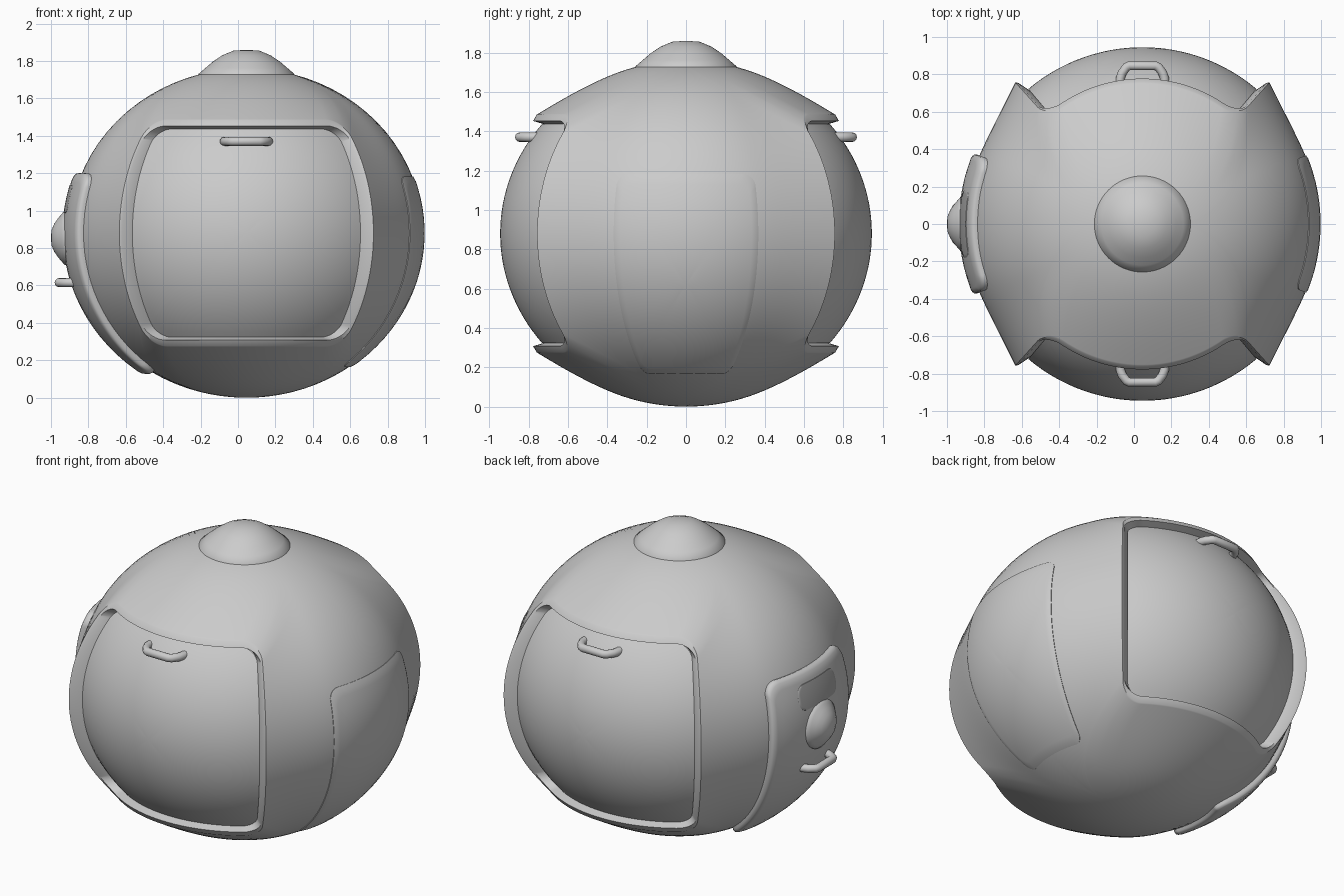
import bpy, bmesh, math
from mathutils import Vector, Matrix

if "Cube" in bpy.data.objects:
    bpy.data.objects.remove(bpy.data.objects["Cube"])

CX, CZ = 0.045, 0.88      # shell centre
RH, RV = 0.945, 0.88      # horizontal and vertical radius


def material(name, value):
    m = bpy.data.materials.new(name)
    m.use_nodes = True
    colour = (value, value, value, 1)
    m.diffuse_color = colour
    m.node_tree.nodes["Principled BSDF"].inputs["Base Color"].default_value = colour
    return m


GREY = material("light grey", 0.6)
DARK = material("slot grey", 0.42)


def surface(lon, lat, flare=0.0, lift=0.0):
    """Point on the shell; flare pushes sideways, lift along the normal."""
    a, b = math.radians(lon), math.radians(lat)
    side = Vector((math.sin(a), -math.cos(a), 0))
    up = Vector((0, 0, 1))
    normal = (side * math.cos(b) / RH + up * math.sin(b) / RV).normalized()
    return (Vector((CX, 0, CZ)) + side * (RH * math.cos(b) + flare)
            + up * RV * math.sin(b) + normal * lift)


def outline(hu, hv, ru, rv, n=16):
    """Rounded rectangle in longitude and latitude, anticlockwise."""
    pts = []
    for k in range(4):
        a, b, ra, rb = (hu, hv, ru, rv) if k % 2 == 0 else (hv, hu, rv, ru)
        quarter = [(a, (b - rb) * i / n) for i in range(-n, n)]
        quarter += [(a - ra + ra * math.cos(t), b - rb + rb * math.sin(t))
                    for t in [math.pi / 2 * i / n for i in range(n)]]
        pts += [complex(*p) * 1j ** k for p in quarter]
    return [(p.real, p.imag) for p in pts]


def build(name, loops, mat=GREY, angle=35):
    """Skin each list of point rings; a ring of one point closes the end."""
    bm = bmesh.new()
    for rings in loops:
        rows = [[bm.verts.new(p) for p in ring] for ring in rings]
        for r, s in zip(rows, rows[1:]):
            n = len(s)
            for i in range(n):
                j = (i + 1) % n
                bm.faces.new((r[0], s[i], s[j]) if len(r) == 1
                             else (r[i], s[i], s[j], r[j]))
    bmesh.ops.remove_doubles(bm, verts=bm.verts, dist=0.0001)
    bmesh.ops.recalc_face_normals(bm, faces=bm.faces)
    me = bpy.data.meshes.new(name)
    bm.to_mesh(me)
    bm.free()
    return finish(bpy.data.objects.new(name, me), mat, angle)


def finish(ob, mat, angle=35):
    bpy.context.collection.objects.link(ob)
    ob.data.materials.append(mat)
    if ob.type == 'MESH':
        bpy.ops.object.select_all(action='DESELECT')
        ob.select_set(True)
        bpy.context.view_layer.objects.active = ob
        bpy.ops.object.shade_smooth_by_angle(angle=math.radians(angle))
    return ob


# Shell with a flared lip around the front and back openings
rim = outline(41.9, 43.4, 8, 8)
inner = outline(40.2, 39.2, 7, 6)
FLARE, REACH, STEPS = 0.072, 25, 30


def shell_half(turn):
    rings = [[surface(u + turn, v, -0.01) for u, v in inner],
             [surface(u + turn, v, FLARE - 0.012) for u, v in
              [((p[0] * 2 + q[0]) / 3, (p[1] + q[1] * 2) / 3) for p, q in zip(rim, inner)]]]
    for s in range(STEPS + 1):
        t = (s / STEPS) ** 1.4
        ring = []
        for u, v in rim:
            m = max(abs(u), abs(v))
            k = 1 + t * (90 / m - 1)
            d = min(1, t * (90 - m) / REACH)
            ring.append(surface(u * k + turn, v * k, FLARE * (1 - d) ** 2.4))
        rings.append(ring)
    return rings


build("shell", [shell_half(0), shell_half(180)])

# Doors filling the openings
for name, turn in (("front_door", 0), ("back_door", 180)):
    build(name, [[[surface(turn, 0)]] + [
        [surface(u * k / 16 + turn, v * k / 16) for u, v in inner]
        for k in range(1, 17)]])


# Plates lying on the shell
def plate(name, lon, lat, shape, steps, mat=GREY):
    profile = [(k / 10, steps[0][1]) for k in range(1, 10)] + steps
    build(name, [[[surface(lon, lat, 0, steps[0][1])]] + [
        [surface(lon + u * k, lat + v * k, 0, lift) for u, v in shape]
        for k, lift in profile]], mat, 50)


plate("left_side_plate", 90, -17, outline(22.8, 37, 4, 4),
      [(0.95, 0.008), (1, 0.004), (1, -0.01)])
plate("right_side_panel", -90, -17.8, outline(22.8, 38.8, 5, 5),
      [(0.92, 0.037), (0.96, 0.034), (0.985, 0.027), (1, 0.014), (1, -0.02)])
plate("panel_slot", -90, 11.5, outline(10.8, 4.8, 3.5, 3.5),
      [(0.98, 0.039), (1, 0.036)], DARK)


# Domes: one on top, a small one on the side panel
def dome(name, matrix, size):
    profile = [(0.07, 0.125), (0.13, 0.1), (0.18, 0.066), (0.22, 0.032), (0.257, 0), (0.257, -0.03)]
    rings = [[matrix @ Vector((0, 0, 0.13 * size))]]
    for r, h in profile:
        rings.append([matrix @ (Vector((r * math.cos(a), r * math.sin(a), h)) * size)
                      for a in [math.tau * i / 64 for i in range(64)]])
    build(name, [rings], GREY, 60)


dome("top_dome", Matrix.Translation((CX, 0, 1.73)), 1)
dome("panel_button", Matrix.Translation((-0.926, 0, 0.855))
     @ Matrix.Rotation(-math.pi / 2, 4, 'Y'), 0.57)


# Bent tube handles
def handle(name, turn, radius, z):
    cu = bpy.data.curves.new(name, 'CURVE')
    cu.dimensions = '3D'
    cu.bevel_depth = 0.024
    cu.bevel_resolution = 4
    cu.use_fill_caps = True
    half = [(0.12, -0.05), (0.118, 0), (0.108, 0.028), (0.086, 0.058), (0.07, 0.066)]
    path = half + [(-x, d) for x, d in reversed(half)]
    sp = cu.splines.new('POLY')
    sp.points.add(len(path) - 1)
    rot = Matrix.Rotation(math.radians(turn), 3, 'Z')
    for p, (x, d) in zip(sp.points, path):
        p.co = (*(rot @ Vector((x, -radius - d, 0)) + Vector((CX, 0, z))), 1)
    sp.use_smooth = True
    finish(bpy.data.objects.new(name, cu), GREY)


handle("front_door_handle", 0, 0.78, 1.37)
handle("back_door_handle", 180, 0.78, 1.37)
handle("panel_handle", -90, 0.936, 0.615)
